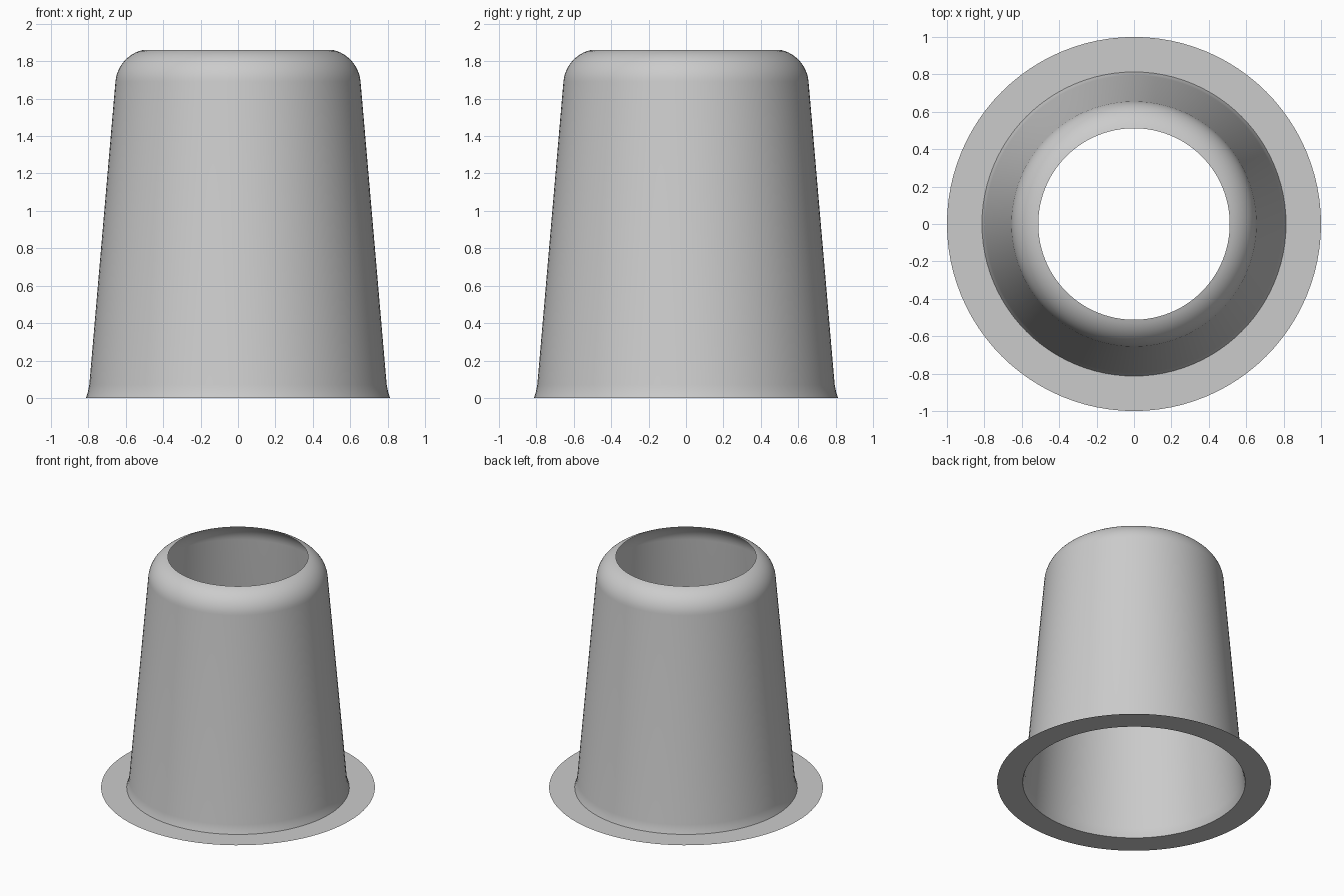
import bpy
import bmesh
import math

SEGMENTS = 96

cube = bpy.data.objects.get("Cube")
if cube:
    bpy.data.objects.remove(cube, do_unlink=True)

# Single plain grey for the whole model
grey = bpy.data.materials.new("plain grey")
grey.use_nodes = True
colour = (0.6, 0.6, 0.6, 1.0)
grey.diffuse_color = colour
grey.node_tree.nodes["Principled BSDF"].inputs["Base Color"].default_value = colour


def lathe(name, profile):
    """Spin an open (radius, height) profile around z into a thin shell."""
    bm = bmesh.new()
    verts = [bm.verts.new((r, 0, z)) for r, z in profile]
    edges = [bm.edges.new(pair) for pair in zip(verts, verts[1:])]
    bmesh.ops.spin(bm, geom=verts + edges, cent=(0, 0, 0), axis=(0, 0, 1),
                   angle=math.tau, steps=SEGMENTS, use_duplicate=False)
    bmesh.ops.remove_doubles(bm, verts=bm.verts, dist=0.0001)
    bmesh.ops.recalc_face_normals(bm, faces=bm.faces)
    # Turn the shell so that its faces point outward and up
    bm.normal_update()
    facing = sum(f.normal.dot(f.calc_center_median()) * f.calc_area()
                 for f in bm.faces)
    if facing < 0:
        bmesh.ops.reverse_faces(bm, faces=bm.faces)
    mesh = bpy.data.meshes.new(name)
    bm.to_mesh(mesh)
    bm.free()
    mesh.materials.append(grey)
    obj = bpy.data.objects.new(name, mesh)
    bpy.context.collection.objects.link(obj)
    bpy.ops.object.select_all(action='DESELECT')
    obj.select_set(True)
    bpy.context.view_layer.objects.active = obj
    bpy.ops.object.shade_smooth_by_angle(angle=math.radians(35))
    return obj


# Flat flange, flared foot, tapered wall and rounded shoulder with an open top
flange_and_foot = [(1.0, 0), (0.813, 0), (0.803, 0.03), (0.795, 0.07)]
radius, centre_r, centre_z = 0.19, 0.466, 1.675
start, end, steps = math.radians(5), math.radians(76), 12
shoulder = []
for i in range(steps + 1):
    a = start + (end - start) * i / steps
    shoulder.append((centre_r + radius * math.cos(a),
                     centre_z + radius * math.sin(a)))

lathe("flanged_sleeve", flange_and_foot + shoulder)
